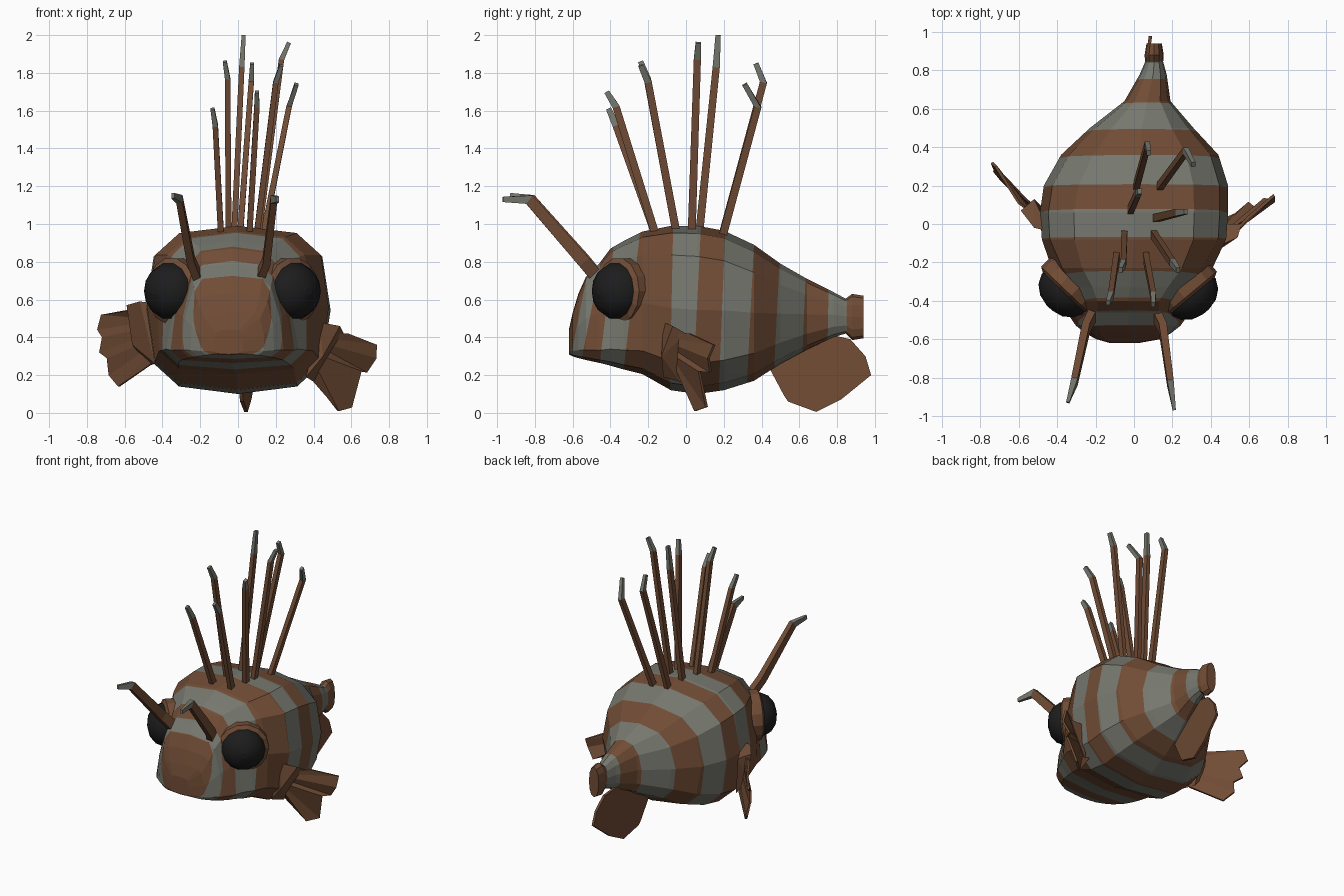
import bpy, bmesh, math
from mathutils import Vector

cube = bpy.data.objects.get("Cube")
if cube:
    bpy.data.objects.remove(cube, do_unlink=True)


def material(name, rgb):
    m = bpy.data.materials.new(name)
    m.use_nodes = True
    m.diffuse_color = (*rgb, 1)
    bsdf = m.node_tree.nodes["Principled BSDF"]
    bsdf.inputs["Base Color"].default_value = (*rgb, 1)
    bsdf.inputs["Roughness"].default_value = 0.9
    return m


BROWN = material("brown", (0.165, 0.073, 0.036))
GREY = material("grey", (0.18, 0.185, 0.155))
BLACK = material("eye black", (0.012, 0.012, 0.012))


def finish(bm, name, *mats):
    bmesh.ops.recalc_face_normals(bm, faces=bm.faces)
    mesh = bpy.data.meshes.new(name)
    bm.to_mesh(mesh)
    bm.free()
    for m in mats:
        mesh.materials.append(m)
    ob = bpy.data.objects.new(name, mesh)
    bpy.context.collection.objects.link(ob)
    return ob


def loft(bm, rings):
    """Skin a list of closed point rings with end caps; returns the face rows."""
    loops = [[bm.verts.new(p) for p in ring] for ring in rings]
    n = len(loops[0])
    rows = []
    for a, b in zip(loops, loops[1:]):
        rows.append([bm.faces.new((a[i], a[(i + 1) % n], b[(i + 1) % n], b[i]))
                     for i in range(n)])
    bm.faces.new(loops[0])
    rows[-1].append(bm.faces.new(loops[-1]))
    return rows


# Body: rings of y, centre x, half width, top z, bottom z, squareness, taper to the top
SECTIONS = [
    (-.62, -.05, .08, .44, .31, .4, .1), (-.60, -.03, .18, .53, .30, .4, .15),
    (-.57, -.03, .24, .63, .29, .4, .2), (-.53, -.03, .30, .72, .28, .4, .32),
    (-.46, -.03, .36, .79, .265, .42, .42), (-.40, -.03, .40, .87, .25, .48, .45),
    (-.33, -.02, .43, .91, .23, .52, .36), (-.23, -.01, .455, .96, .205, .57, .16),
    (-.08, 0, .48, .99, .12, .63, 0), (.06, 0, .49, .99, .10, .65, 0),
    (.20, .01, .48, .965, .12, .68, 0), (.36, .03, .41, .89, .17, .75, 0),
    (.50, .04, .27, .79, .26, .8, 0), (.64, .07, .12, .71, .335, .85, 0),
    (.78, .10, .07, .64, .40, .9, 0), (.845, .105, .047, .605, .42, .9, 0),
    (.88, .105, .05, .63, .385, .9, 0), (.94, .105, .04, .62, .395, .9, 0)]


def section(y, cx, hw, top, bottom, e, taper, sides=12):
    def bend(v):
        return math.copysign(abs(v) ** e, v) if abs(v) > 1e-6 else 0
    pts = []
    for i in range(sides):
        a = math.tau * i / sides
        up = (1 + bend(math.sin(a))) / 2
        pts.append((cx + hw * bend(math.cos(a)) * (1 - taper * up), y,
                    bottom + (top - bottom) * up))
    return pts


bm = bmesh.new()
loft(bm, [section(*s) for s in SECTIONS])

# Stripe borders: y at z 0.4 and y at z 0.9, alternating brown and grey
STRIPES = [(-.59, -.49), (-.53, -.43), (-.44, -.38), (-.31, -.25),
           (-.08, -.07), (.05, .075), (.185, .205), (.335, .36),
           (.475, .50), (.62, .64), (.75, .76), (.85, .85)]
planes = [(Vector((0, low, .4)), Vector((0, .5, low - high)).normalized())
          for low, high in STRIPES]
for co, no in planes:
    bmesh.ops.bisect_plane(bm, geom=bm.verts[:] + bm.edges[:] + bm.faces[:],
                           plane_co=co, plane_no=no, dist=1e-5)
for f in bm.faces:
    c = f.calc_center_median()
    f.material_index = sum((c - co).dot(no) > 0 for co, no in planes) % 2
finish(bm, "body", BROWN, GREY)


# Eyes: a brown socket and a black low dome on each side
def lathe(name, profile, place, direction, mat, sides=14):
    bm = bmesh.new()
    loft(bm, [[(r * math.cos(math.tau * i / sides), r * math.sin(math.tau * i / sides), h)
               for i in range(sides)] for r, h in profile])
    ob = finish(bm, name, mat)
    ob.location = place
    ob.rotation_euler = Vector(direction).to_track_quat('Z', 'Y').to_euler()
    return ob


for side, place, way in [("left", (.285, -.35, .645), (.64, -.77, 0)),
                         ("right", (-.345, -.335, .645), (-.69, -.72, 0))]:
    lathe(side + "_eye_socket", [(.14, -.12), (.178, -.04), (.178, .015), (.152, .03)],
          place, way, BROWN)
    dome = lathe(side + "_eye", [(.15, .0), (.15, .04), (.125, .09), (.08, .125), (.02, .14)],
                 place, way, BLACK)
    for p in dome.data.polygons:
        p.use_smooth = len(p.vertices) == 4


# Spines and feelers: flattened rods with a grey bent tip
def rod(name, path, radii, flat):
    path = [Vector(p) for p in path]
    bm = bmesh.new()
    rings = []
    for i, p in enumerate(path):
        d = (path[min(i + 1, len(path) - 1)] - path[max(i - 1, 0)]).normalized()
        u = d.cross(Vector((1, 0, 0))).normalized() * radii[i]
        v = d.cross(u) * flat
        rings.append([p + k for k in (u + v, v - u, -u - v, u - v)])
    for f in loft(bm, rings)[-1]:
        f.material_index = 1
    finish(bm, name, BROWN, GREY)


SPINES = [
    ((-.09, -.16, .94), (-.12, -.37, 1.52), (-.135, -.41, 1.61)),
    ((-.05, -.05, .95), (-.055, -.205, 1.77), (-.07, -.24, 1.86)),
    ((-.02, .07, .95), (.02, .16, 1.83), (.03, .17, 2.0)),
    ((.01, .19, .93), (.07, .41, 1.75), (.075, .37, 1.85)),
    ((.06, -.16, .94), (.10, -.37, 1.62), (.10, -.42, 1.70)),
    ((.11, .03, .95), (.23, .06, 1.87), (.27, .065, 1.96)),
    ((.10, -.05, .95), (.20, -.20, 1.75), (.23, -.24, 1.84)),
    ((.13, .19, .92), (.27, .38, 1.62), (.31, .31, 1.74))]
for i, path in enumerate(SPINES):
    rod(f"back_spine_{i + 1}", path, (.021, .019, .014), .75)

rod("left_feeler", [(.09, -.42, .66), (.15, -.54, .80), (.19, -.83, 1.13), (.21, -.97, 1.13)],
    (.036, .034, .028, .014), .6)
rod("right_feeler", [(-.19, -.42, .66), (-.25, -.54, .81), (-.31, -.82, 1.13), (-.345, -.93, 1.15)],
    (.036, .034, .028, .014), .6)


# Side fins: a thick root and a ragged fan
def side_fin(side, root, top, bottom, rim):
    bm = bmesh.new()
    for p in root:
        bm.verts.new(p)
    bmesh.ops.convex_hull(bm, input=bm.verts)
    finish(bm, side + "_fin_root", BROWN)

    bm = bmesh.new()
    top, bottom = Vector(top), Vector(bottom)
    last = len(rim) - 1
    inner = [bm.verts.new(top.lerp(bottom, i / last)) for i in range(last + 1)]
    outer = [bm.verts.new(p) for p in rim]
    for i in range(last):
        bm.faces.new((inner[i], inner[i + 1], outer[i + 1], outer[i]))
    ob = finish(bm, side + "_fin", BROWN)
    mod = ob.modifiers.new("thickness", 'SOLIDIFY')
    mod.thickness = .015
    mod.offset = 0


side_fin("left",
         [(.43, -.12, .48), (.45, .0, .42), (.54, -.07, .46), (.56, 0, .42),
          (.36, -.12, .19), (.40, -.03, .165), (.45, -.13, .30)],
         (.53, -.04, .42), (.40, -.05, .20),
         [(.58, .02, .42), (.73, .15, .36), (.73, .12, .29), (.68, .13, .215),
          (.65, .07, .22), (.60, .11, .03), (.53, .05, .01), (.39, -.01, .18)])
side_fin("right",
         [(-.44, -.04, .58), (-.52, -.02, .59), (-.59, .07, .57), (-.52, .13, .54),
          (-.44, -.03, .26), (-.47, .08, .25), (-.56, .08, .36)],
         (-.56, .08, .54), (-.45, .02, .27),
         [(-.60, .11, .54), (-.72, .30, .52), (-.74, .32, .44), (-.715, .26, .40),
          (-.73, .28, .32), (-.69, .23, .29), (-.68, .25, .20), (-.63, .19, .14),
          (-.47, .04, .25)])

# Belly fin: a thin angled plate below the tail
outline = [(.44, .24), (.52, .09), (.54, .06), (.69, .005), (.82, .07),
           (.98, .20), (.95, .30), (.87, .39), (.74, .42), (.58, .34)]
bm = bmesh.new()
loft(bm, [[(.005 + .15 * (y - .44) + t, y, z) for y, z in outline] for t in (-.009, .009)])
finish(bm, "belly_fin", BROWN)
